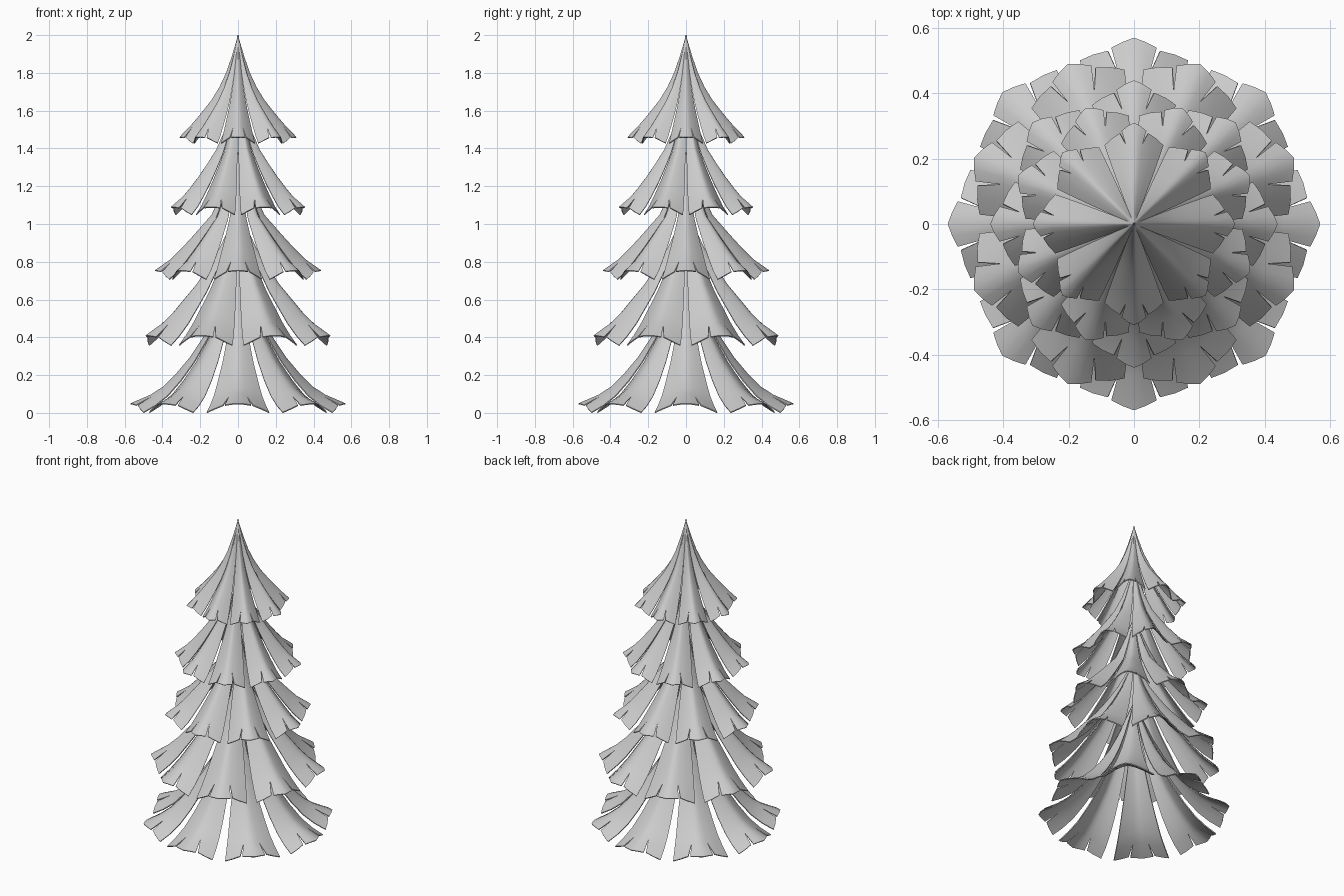
import bpy, bmesh, math

if "Cube" in bpy.data.objects:
    bpy.data.objects.remove(bpy.data.objects["Cube"])

# Ridge profiles (radius, height) of one frond per tier, root to tip, then edge droop and turn
TIERS = [
    ([(0, 2), (.035, 1.88), (.075, 1.765), (.13, 1.67), (.20, 1.58), (.26, 1.51), (.31, 1.46)], .29, 0),
    ([(0, 1.72), (.05, 1.57), (.10, 1.43), (.16, 1.34), (.24, 1.23), (.31, 1.15), (.385, 1.09)], .24, .5),
    ([(0, 1.38), (.06, 1.22), (.13, 1.06), (.20, .98), (.28, .89), (.36, .81), (.44, .755)], .22, 0),
    ([(0, 1.08), (.10, .88), (.21, .71), (.30, .61), (.38, .52), (.455, .455), (.53, .41)], .19, .5),
    ([(0, .80), (.10, .56), (.20, .37), (.28, .26), (.38, .15), (.48, .085), (.57, .05)], .135, 0),
]
COUNT = 8
WIDTH = .32          # half width of a frond relative to its radius
COLS = [-1, -.68, -.32, -.16, 0, .16, .32, .68, 1]
ROWS = [0, .1, .2, .32, .45, .58, .7, .81]
# Toothed end: (distance along, sideways) for the middle tooth and the side lobe
TOOTH = [(.955, -.4), (.98, -.2), (1, 0), (.98, .2), (.955, .4)]
LOBE = [(.94, .47), (.93, .74), (.91, 1)]


def ridge(prof, r):
    for (r0, z0), (r1, z1) in zip(prof, prof[1:]):
        if r <= r1 + 1e-6:
            break
    slope = (z1 - z0) / (r1 - r0)
    return z0 + slope * (r - r0)


def surface(prof, droop, rho, u, angle):
    """Point on an arched frond, its edges sunk below the ridge."""
    R = prof[-1][0]
    r = rho * R
    z = ridge(prof, r)
    e = .06 * R
    a, b = max(0, r - e), min(R, r + e)
    tilt = math.atan2(ridge(prof, a) - ridge(prof, b), b - a)
    d = droop * r * abs(u) ** 1.5 * (1.3 - .3 * rho)
    x, y = r - d * math.sin(tilt) * .7, u * WIDTH * r
    z = max(.004, z - d * math.cos(tilt))
    c, s = math.cos(angle), math.sin(angle)
    return (x * c - y * s, x * s + y * c, z)


def add_frond(bm, prof, droop, angle):
    def vert(rho, u):
        return bm.verts.new(surface(prof, droop, rho, u, angle))

    def strip(lower, upper):
        for i in range(len(lower) - 1):
            bm.faces.new((lower[i], upper[i], upper[i + 1], lower[i + 1]))

    apex = vert(0, 0)
    rows = [[vert(rho, u) for u in COLS] for rho in ROWS[1:]]
    for a, b in zip(rows[0], rows[0][1:]):
        bm.faces.new((apex, a, b))
    for lower, upper in zip(rows, rows[1:]):
        strip(lower, upper)
    last = rows[-1]
    strip(last[2:7], [vert(*p) for p in TOOTH])
    strip(last[6:], [vert(*p) for p in LOBE])
    strip(last[:3], [vert(p, -u) for p, u in reversed(LOBE)])


# Five stacked rings of fronds
for n, (prof, droop, turn) in enumerate(TIERS):
    bm = bmesh.new()
    for i in range(COUNT):
        add_frond(bm, prof, droop, (i + turn) * 2 * math.pi / COUNT)
    mesh = bpy.data.meshes.new("fronds_tier_%d" % (n + 1))
    bm.to_mesh(mesh)
    bm.free()
    obj = bpy.data.objects.new(mesh.name, mesh)
    bpy.context.collection.objects.link(obj)
    bpy.context.view_layer.objects.active = obj
    obj.select_set(True)
    solid = obj.modifiers.new("thickness", 'SOLIDIFY')
    solid.thickness = .006
    solid.offset = -1
    bpy.ops.object.modifier_apply(modifier=solid.name)
    bpy.ops.object.shade_smooth_by_angle(angle=math.radians(40))
    obj.select_set(False)
